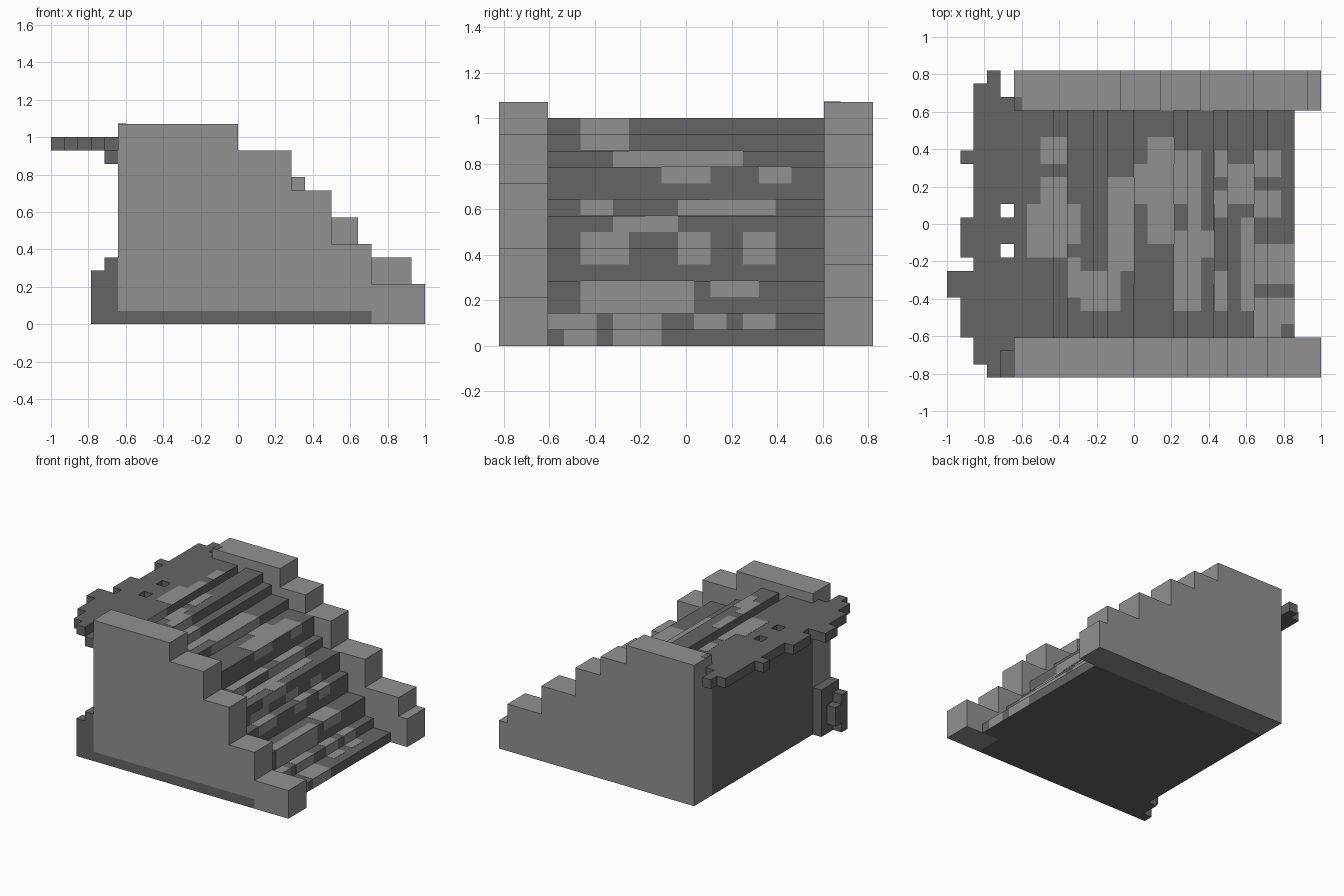
import bpy, bmesh

if "Cube" in bpy.data.objects:
    bpy.data.objects.remove(bpy.data.objects["Cube"])

U = 1 / 14  # one block of the model's grid


def material(name, v):
    m = bpy.data.materials.new(name)
    m.diffuse_color = (v, v, v, 1)
    m.use_nodes = True
    m.node_tree.nodes["Principled BSDF"].inputs["Base Color"].default_value = m.diffuse_color
    return m


LIGHT = material("light_stone", 0.285)
DARK = material("dark_stone", 0.13)


def finish(name, bm, mat):
    bmesh.ops.scale(bm, vec=(U, U, U), verts=bm.verts)
    bmesh.ops.recalc_face_normals(bm, faces=bm.faces)
    me = bpy.data.meshes.new(name)
    bm.to_mesh(me)
    bm.free()
    me.materials.append(mat)
    ob = bpy.data.objects.new(name, me)
    bpy.context.collection.objects.link(ob)
    return ob


def add_box(bm, x0, x1, y0, y1, z0, z1):
    vs = bmesh.ops.create_cube(bm, size=1)["verts"]
    for v in vs:
        v.co = (x1 if v.co.x > 0 else x0, y1 if v.co.y > 0 else y0, z1 if v.co.z > 0 else z0)


def boxes(name, mat, *items):
    bm = bmesh.new()
    for b in items:
        add_box(bm, *b)
    return finish(name, bm, mat)


def extrude_profile(name, pts, y0, y1, mat):
    bm = bmesh.new()
    face = bm.faces.new([bm.verts.new((x, y0, z)) for x, z in pts])
    out = bmesh.ops.extrude_face_region(bm, geom=[face])["geom"]
    bmesh.ops.translate(bm, vec=(0, y1 - y0, 0),
                        verts=[g for g in out if isinstance(g, bmesh.types.BMVert)])
    return finish(name, bm, mat)


def stepped(x, steps):
    """Upper outline from a list of (end x, level)."""
    pts = []
    for x1, z in steps:
        pts += [(x, z), (x1, z)]
        x = x1
    return pts


# Side walls with stepped tops
extrude_profile("back_side_wall", [(-9, 0)] + stepped(
    -9, [(-1, 15), (2, 13), (5, 11), (9, 8), (13, 5), (14, 3)]) + [(14, 0)], 8.5, 11.5, LIGHT)
extrude_profile("front_side_wall", [(-9, 1)] + stepped(
    -9, [(0, 15), (4, 13), (7, 10), (10, 6), (14, 3)]) + [(14, 0), (10, 0), (10, 1)],
    -11.5, -8.5, LIGHT)
boxes("front_wall_base", DARK, (-9, 10, -11.5, -8.5, 0, 1))
boxes("wall_top_patch", DARK, (-9, -8.4, 8.5, 9.5, 15, 15.02))

# Staircase body, with a groove behind the top step
TREADS = [(-5, 13), (-3, 14), (-2, 13), (0, 12), (3, 11), (4, 9), (6, 8), (7, 6),
          (9, 4), (10, 2), (12, 1)]
extrude_profile("staircase", [(-9, 0)] + stepped(-9, TREADS) + [(12, 0)], -8.5, 8.5, DARK)

# Ragged landing slab: grid cells, keeping only exposed faces
RECTS = [(-12, -9, -10.5, 9.5), (-9, -6, -8.5, 8.5), (-12, -10, 9.5, 10.5),
         (-11, -10, 10.5, 11.5), (-11, -10, -11.5, -10.5), (-13, -12, 4.5, 5.5),
         (-13, -12, -2.5, 0.5), (-13, -12, -8.5, -3.5), (-14, -13, -5.5, -3.5)]
HOLES = [(-10, -9, 0.5, 1.5), (-10, -9, -2.5, -1.5), (-10, -9, -10.5, -9.5)]


def cells(rects):
    return {(i, j) for x0, x1, y0, y1 in rects
            for i in range(x0, x1) for j in range(int(y0 - 0.5), int(y1 - 0.5))}


slab = cells(RECTS) - cells(HOLES)
bm = bmesh.new()
for i, j in slab:
    x, y = i, j + 0.5
    c = [(x, y), (x + 1, y), (x + 1, y + 1), (x, y + 1)]
    for z in (13, 14):
        bm.faces.new([bm.verts.new((a, b, z)) for a, b in c])
    for k, (di, dj) in enumerate([(0, -1), (1, 0), (0, 1), (-1, 0)]):
        if (i + di, j + dj) not in slab:
            p, q = c[k], c[(k + 1) % 4]
            bm.faces.new([bm.verts.new(t) for t in
                          [(*p, 13), (*q, 13), (*q, 14), (*p, 14)]])
bmesh.ops.remove_doubles(bm, verts=bm.verts, dist=0.01)
finish("landing_slab", bm, DARK)
boxes("slab_hanging_block", DARK, (-10, -9, -11.5, -9.5, 12, 13))

# Rubble at the rear foot of the front wall
boxes("corner_rubble", DARK, (-10, -9, -11.5, -8.5, 0, 5), (-11, -10, -11.5, -10.5, 0, 4),
      (-11, -10, -10.5, -9.5, 1, 3))

# Light worn patches on the treads: x0, x1, y0, y1
TOP = [(-7, -5, 4.5, 6.5), (-7, -5, 1.5, 3.5), (-8, -5, -2.5, 1.5), (-5, -4, -1.5, 1.5),
       (-5, -4, -5.5, -2.5), (-4, -1, -6.5, -3.5), (-2, 0, -3.5, 3.5), (0, 1, 1.5, 4.5),
       (1, 3, -1.5, 6.5), (3, 5, 1.5, 5.5), (4, 5, -0.5, 1.5), (3, 6, -2.5, -0.5),
       (3, 5, -6.5, -2.5), (6, 7, 3.5, 5.5), (6, 7, 0.5, 2.5), (6, 7, -6.5, -3.5),
       (7, 9, 1.5, 4.5), (8, 9, -6.5, 0.5), (9, 11, 3.5, 5.5), (9, 11, 0.5, 2.5),
       (9, 12, -4.5, -1.5), (9, 11, -8.5, -5.5), (11, 12, -7.5, -5.5)]
# Patches on the risers: z0, z1, y0, y1
FRONT = [(12, 14, -6.5, -3.5), (11, 12, -4.5, 3.5), (10, 11, -1.5, 1.5), (10, 11, 4.5, 6.5),
         (8, 9, -6.5, -4.5), (8, 9, -0.5, 5.5), (7, 8, -4.5, -0.5), (5, 7, -6.5, -3.5),
         (5, 7, -0.5, 1.5), (5, 7, 3.5, 5.5), (2, 4, -6.5, 0.5), (3, 4, 1.5, 4.5),
         (1, 2, -8.5, -5.5), (1, 2, -4.5, -1.5), (1, 2, 0.5, 2.5), (1, 2, 3.5, 5.5),
         (0, 1, -7.5, -5.5), (0, 1, -4.5, -1.5)]
T = 0.02
surface = [(-6, 14)] + TREADS
bm = bmesh.new()
start = -9
for k, (end, level) in enumerate(surface):
    for x0, x1, y0, y1 in TOP:
        a, b = max(x0, start), min(x1, end)
        if a < b:
            add_box(bm, a, b, y0, y1, level, level + T)
    below = surface[k + 1][1] if k + 1 < len(surface) else 0
    for z0, z1, y0, y1 in FRONT:
        a, b = max(z0, below), min(z1, level)
        if a < b:
            add_box(bm, end, end + T, y0, y1, a, b)
    start = end
finish("worn_patches", bm, LIGHT)
